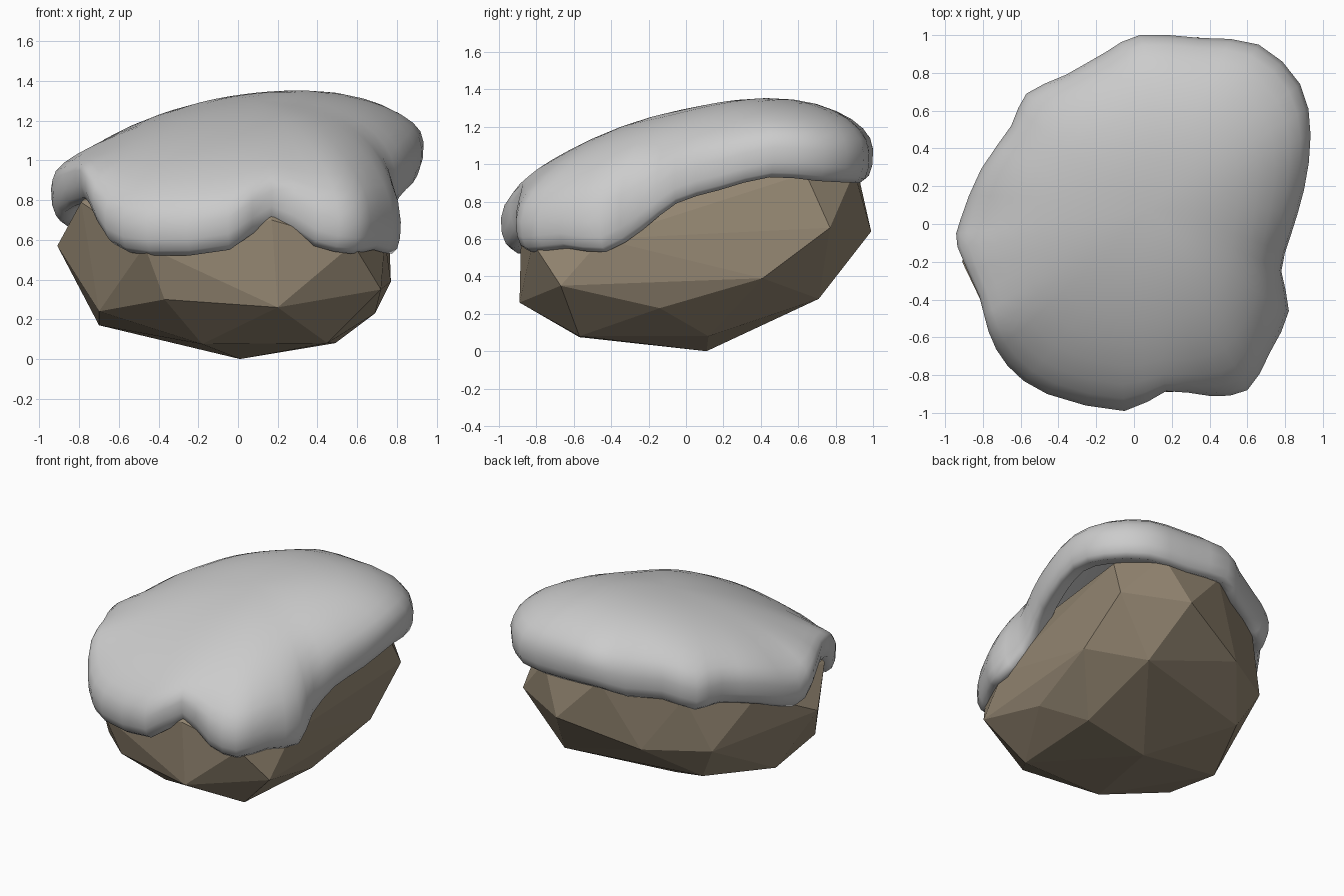
import bpy, bmesh
from mathutils import Vector

if "Cube" in bpy.data.objects:
    bpy.data.objects.remove(bpy.data.objects["Cube"])


def make_object(name, bm):
    mesh = bpy.data.meshes.new(name)
    bmesh.ops.recalc_face_normals(bm, faces=bm.faces[:])
    bm.to_mesh(mesh)
    bm.free()
    obj = bpy.data.objects.new(name, mesh)
    bpy.context.collection.objects.link(obj)
    return obj


# Rock: faceted convex boulder from its corner points
corners = [
    (.01, .11, 0), (.49, .12, .08), (.45, -.57, .08), (-.18, -.57, .075),
    (-.70, -.47, .24), (-.70, -.02, .17), (-.47, .48, .24), (.47, .71, .28),
    (.69, -.14, .23), (.77, .41, .39), (.72, -.67, .35), (.20, -.89, .26),
    (-.37, -.80, .30), (-.91, -.20, .57), (-.60, .56, .48), (-.20, .80, .48),
    (.34, .99, .64), (.76, .77, .66), (.17, -.88, .70), (-.47, -.85, .57),
    (.58, -.82, .58), (.74, -.45, .60), (-.79, -.45, .79), (.71, .64, .95),
    (.05, .92, .95), (.50, .90, .96), (-.45, .66, .86), (-.74, .25, .80),
    (-.30, -.60, .98), (.40, -.60, .95), (-.55, 0, 1.04), (.10, 0, 1.18),
    (.40, .50, 1.22), (.66, .0, .92)]
bm = bmesh.new()
for c in corners:
    bm.verts.new(c)
hull = bmesh.ops.convex_hull(bm, input=bm.verts[:])
bmesh.ops.delete(bm, geom=list({v for v in hull["geom_interior"] + hull["geom_unused"]
                                if isinstance(v, bmesh.types.BMVert)}), context='VERTS')
rock = make_object("rock", bm)
brown = bpy.data.materials.new("rock_brown")
brown.diffuse_color = (.29, .235, .165, 1)
brown.use_nodes = True
brown.node_tree.nodes["Principled BSDF"].inputs["Base Color"].default_value = brown.diffuse_color
rock.data.materials.append(brown)

# Snow rim: plan outline with the height of the drooping lower lip
rim = [
    (.03, 1.0, .92), (.35, .985, .90), (.66, .95, .90), (.88, .74, .91),
    (.935, .47, .93), (.90, .18, .86), (.83, -.06, .79), (.78, -.25, .65),
    (.82, -.46, .53), (.72, -.68, .55), (.60, -.88, .53), (.40, -.91, .57),
    (.17, -.885, .69), (-.05, -.99, .55), (-.46, -.90, .52), (-.67, -.75, .58),
    (-.77, -.57, .76), (-.82, -.38, .79), (-.935, -.12, .74), (-.92, .02, .67),
    (-.81, .29, .76), (-.65, .52, .81), (-.57, .69, .80), (-.36, .79, .86),
    (-.15, .91, .87)]
pts = [Vector(p) for p in rim]
n = len(pts)
outline = []
for i in range(n):
    a, b, c, d = (pts[(i + k) % n] for k in (-1, 0, 1, 2))
    outline += [b, (9 * (b + c) - a - d) / 16]
m = len(outline)

# Smoothed copy of the rim, so that the crown stays free of creases
calm = outline
for _ in range(14):
    calm = [(calm[i - 1] + 2 * calm[i] + calm[(i + 1) % m]) / 4 for i in range(m)]

# Snow blanket: rings from the crown out to the rim, then tucked under
centre = Vector((.08, .08))


def crown(x, y):
    return 1.285 + .165 * y + .085 * x


def ring(scale, dz=None):
    out = []
    for sharp, soft in zip(outline, calm):
        p = sharp if dz is not None else soft.lerp(sharp, scale ** 5)
        q = centre + (p.xy - centre) * scale
        if dz is None:
            wide = p.z + .16
            f = max(0, 1 - scale ** 2.2) ** .5
            z = wide + (crown(*q) - wide) * f
        else:
            z = p.z + dz
        out.append(bm.verts.new((q.x, q.y, z)))
    return out


bm = bmesh.new()
rings = [ring(s) for s in (.15, .3, .45, .6, .72, .82, .9, .955, .987, 1)]
rings += [ring(s, dz) for s, dz in ((.995, .08), (.975, .025), (.94, 0), (.89, .015), (.80, .05))]
top = bm.verts.new((centre.x, centre.y, crown(*centre)))
for i in range(m):
    j = (i + 1) % m
    bm.faces.new((top, rings[0][i], rings[0][j]))
    for r, s in zip(rings, rings[1:]):
        bm.faces.new((r[i], s[i], s[j], r[j]))
snow = make_object("snow_cap", bm)
for f in snow.data.polygons:
    f.use_smooth = True
